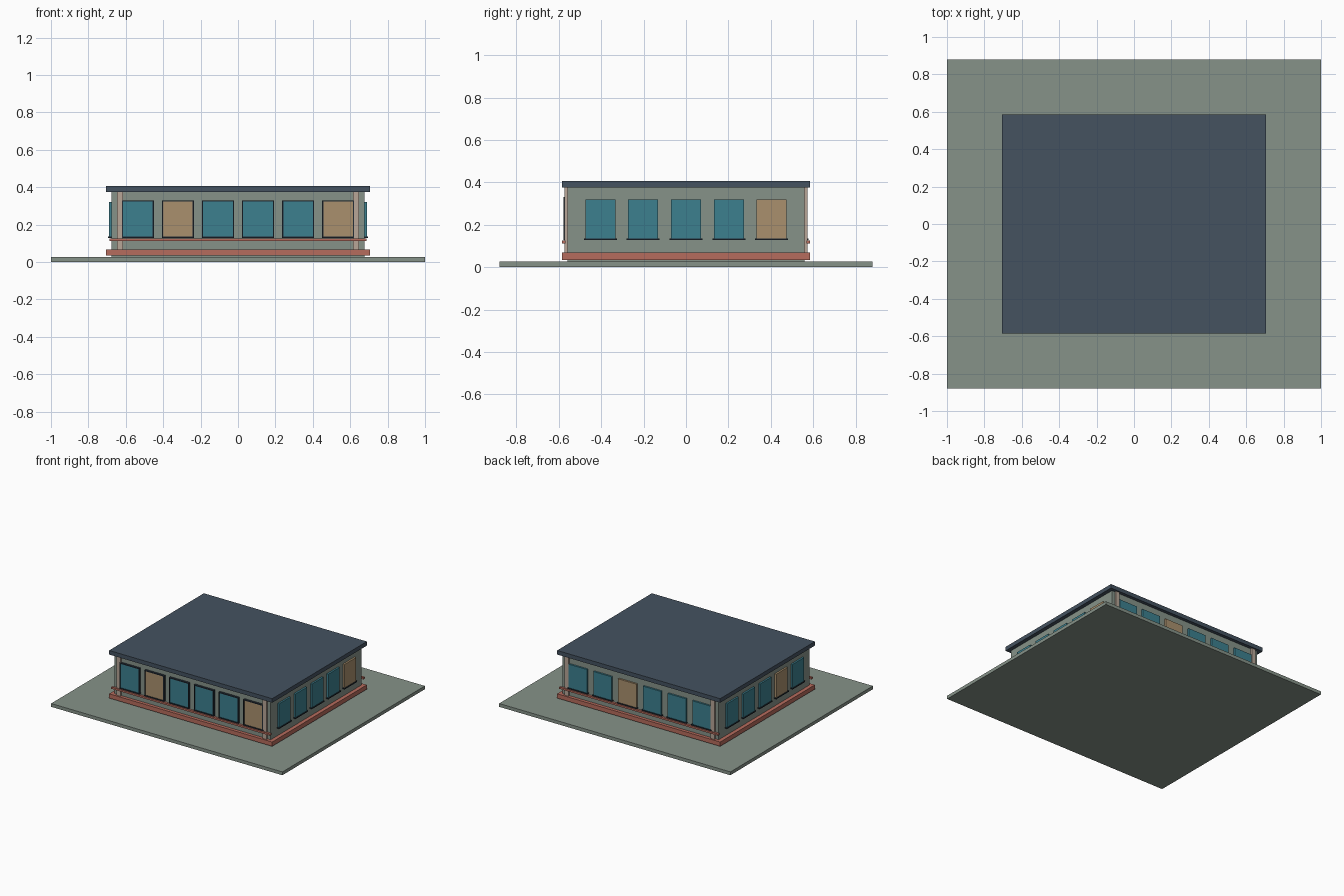
import bpy

if "Cube" in bpy.data.objects:
    bpy.data.objects.remove(bpy.data.objects["Cube"])


def material(name, rgb):
    m = bpy.data.materials.new(name)
    m.diffuse_color = (*rgb, 1)
    m.use_nodes = True
    m.node_tree.nodes["Principled BSDF"].inputs["Base Color"].default_value = m.diffuse_color
    return m


STONE = material("grey_green_stone", (0.24, 0.29, 0.25))
ROOF = material("slate_blue", (0.058, 0.084, 0.117))
BRICK = material("brick_red", (0.47, 0.15, 0.11))
GLASS = material("teal_glass", (0.045, 0.216, 0.275))
LIT = material("warm_glass", (0.40, 0.28, 0.155))
DARK = material("dark_trim", (0.017, 0.026, 0.038))
POST = material("pale_post", (0.48, 0.38, 0.31))


def box(name, mat, x, y, z):
    """Box spanning the given (min, max) ranges."""
    x, y, z = sorted(x), sorted(y), sorted(z)
    verts = [(a, b, c) for a in x for b in y for c in z]
    faces = [(0, 1, 3, 2), (4, 6, 7, 5), (0, 4, 5, 1),
             (2, 3, 7, 6), (0, 2, 6, 4), (1, 5, 7, 3)]
    me = bpy.data.meshes.new(name)
    me.from_pydata(verts, [], faces)
    me.materials.append(mat)
    ob = bpy.data.objects.new(name, me)
    bpy.context.collection.objects.link(ob)
    return ob


WX, WY = 0.675, 0.56  # wall half sizes


def on_wall(name, mat, side, u, d, z):
    """Box on a wall: u runs along the wall, d is depth out from it."""
    if side in ("front", "back"):
        s = -1 if side == "front" else 1
        return box(name, mat, u, [s * (WY + k) for k in d], z)
    s = -1 if side == "left" else 1
    return box(name, mat, [s * (WX + k) for k in d], u, z)


# Ground slab, plinth, walls and flat roof
box("ground_slab", STONE, (-1, 1), (-0.88, 0.88), (0, 0.026))
box("plinth", BRICK, (-0.705, 0.705), (-0.585, 0.585), (0.034, 0.068))
box("walls", STONE, (-WX, WX), (-WY, WY), (0.026, 0.376))
box("roof", ROOF, (-0.705, 0.705), (-0.585, 0.585), (0.375, 0.407))

# Rails and corner posts on the long walls
for side in ("front", "back"):
    on_wall(side + "_rail", BRICK, side, (-0.688, 0.688), (0.008, 0.025), (0.112, 0.126))
    for s in (-1, 1):
        on_wall(side + "_post", POST, side, (s * 0.615, s * 0.648), (-0.002, 0.014), (0.068, 0.376))

# Windows: count, spacing, width, top height and the lit ones on each wall
layout = {
    "front": (6, 0.214, 0.158, 0.324, (1, 5)),
    "back": (6, 0.214, 0.158, 0.320, (3,)),
    "right": (5, 0.202, 0.142, 0.320, (4,)),
    "left": (5, 0.202, 0.142, 0.320, (1,)),
}
for side, (count, step, width, top, lit) in layout.items():
    for i in range(count):
        c = (i - (count - 1) / 2) * step
        a, b = c - width / 2, c + width / 2
        on_wall(side + "_window", LIT if i in lit else GLASS, side, (a, b), (-0.002, 0.014), (0.134, top))
        on_wall(side + "_sill", DARK, side, (a - 0.007, b + 0.007), (-0.002, 0.019), (0.128, 0.136))
        # Slim frame round each front window
        if side == "front":
            f = (-0.002, 0.018)
            on_wall("frame_head", DARK, side, (a - 0.006, b + 0.006), f, (top, top + 0.006))
            on_wall("frame_left", DARK, side, (a - 0.006, a), f, (0.134, top))
            on_wall("frame_right", DARK, side, (b, b + 0.006), f, (0.134, top))
